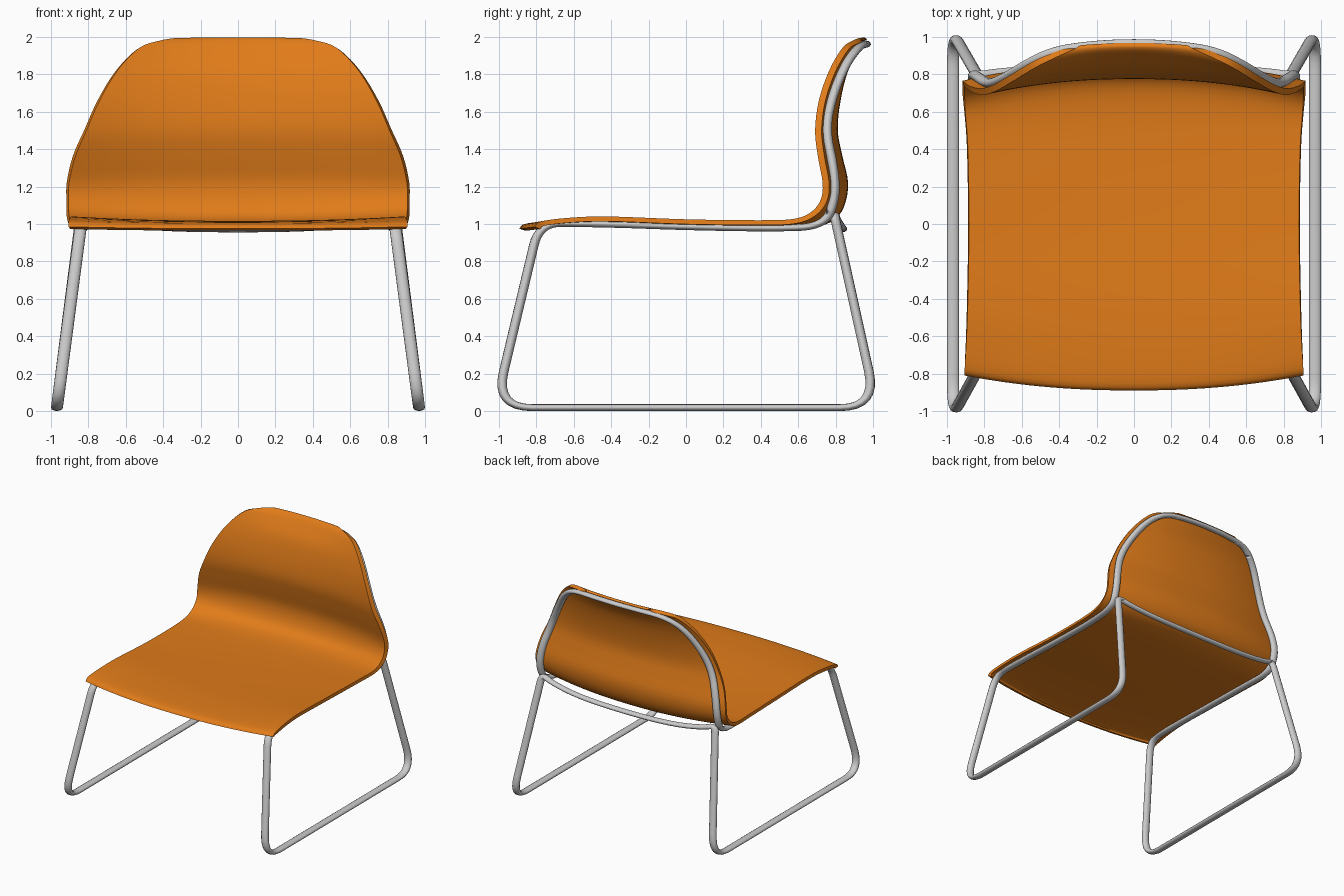
import bpy
from mathutils import Vector

if "Cube" in bpy.data.objects:
    bpy.data.objects.remove(bpy.data.objects["Cube"])

# The chair is stretched: build in unstretched space, then scale the objects
S = Vector((1.0, 0.8, 0.58))


def unscale(p):
    return (p[0] / S.x, p[1] / S.y, p[2] / S.z)


def activate(ob):
    bpy.ops.object.select_all(action='DESELECT')
    ob.select_set(True)
    bpy.context.view_layer.objects.active = ob


def catmull(rows, steps):
    """Smooth interpolation through rows of numbers."""
    out = []
    r = [Vector(q) for q in rows]
    for i in range(len(r) - 1):
        a, b, c, d = r[max(i - 1, 0)], r[i], r[i + 1], r[min(i + 2, len(r) - 1)]
        for k in range(steps):
            t = k / steps
            out.append(0.5 * (2 * b + (c - a) * t + (2 * a - 5 * b + 4 * c - d) * t * t
                              + (3 * b - a - 3 * c + d) * t ** 3))
    return out + [r[-1]]


def rounded_loop(pts, steps=8):
    """Closed path; each corner is rounded over its own cut length."""
    out = []
    n = len(pts)
    for i in range(n):
        a, b, c = (Vector(pts[(i + k) % n][:3]) for k in (-1, 0, 1))
        cut = pts[i][3]
        p = b + (a - b).normalized() * min(cut, (a - b).length * 0.499)
        q = b + (c - b).normalized() * min(cut, (c - b).length * 0.499)
        for k in range(steps + 1):
            t = k / steps
            out.append(p * (1 - t) ** 2 + b * 2 * t * (1 - t) + q * t * t)
    return out


# Seat and back shell: half width, edge y, edge z, centre y, centre z
rows = [
    (.905, -.81, .985, -.89, .975), (.905, -.77, 1.015, -.85, 1.003),
    (.895, -.60, 1.035, -.65, 1.015), (.888, -.40, 1.04, -.40, 1.015),
    (.882, 0, 1.025, 0, 1.0), (.888, .40, 1.02, .40, .993),
    (.900, .58, 1.028, .62, 1.0), (.905, .67, 1.065, .75, 1.03),
    (.905, .72, 1.13, .81, 1.10), (.903, .73, 1.22, .83, 1.22),
    (.87, .705, 1.36, .80, 1.36), (.81, .69, 1.50, .775, 1.50),
    (.74, .71, 1.66, .79, 1.66), (.645, .765, 1.82, .83, 1.82),
    (.53, .835, 1.94, .89, 1.93), (.42, .89, 1.98, .925, 1.98),
    (.32, .935, 1.995, .95, 1.997), (.29, .955, 1.985, .968, 1.987),
]
profile = catmull(rows, 4)
N = 32
verts, faces = [], []
for w, ye, ze, yc, zc in profile:
    for j in range(N + 1):
        u = 2 * j / N - 1
        k = abs(u) ** 2.2
        verts.append(unscale((u * w, yc + (ye - yc) * k, zc + (ze - zc) * k)))
for i in range(len(profile) - 1):
    for j in range(N):
        a = i * (N + 1) + j
        faces.append((a, a + 1, a + N + 2, a + N + 1))
mesh = bpy.data.meshes.new("seat_shell")
mesh.from_pydata(verts, [], faces)
shell = bpy.data.objects.new("seat_shell", mesh)
bpy.context.collection.objects.link(shell)
shell.scale = S
activate(shell)
mod = shell.modifiers.new("thickness", 'SOLIDIFY')
mod.thickness = 0.045
mod.offset = -1
bpy.ops.object.modifier_apply(modifier=mod.name)
bpy.ops.object.shade_smooth_by_angle(angle=0.7)
orange = bpy.data.materials.new("orange")
orange.diffuse_color = (0.75, 0.2, 0.01, 1)
orange.use_nodes = True
orange.node_tree.nodes["Principled BSDF"].inputs["Base Color"].default_value = orange.diffuse_color
mesh.materials.append(orange)

# Tube frame: one closed loop, right half from rear crossbar to top of back
half = [
    (.45, .83, .98, 1), (.74, .805, 1.02, 1),       # rear crossbar
    (.835, .79, 1.06, .06),                          # rear leg top
    (.968, 1.02, .0186, .2), (.968, -1.02, .0186, .2),  # floor runner
    (.838, -.785, 1.005, .12),                       # front leg top
    (.835, -.40, 1.0, 1), (.83, 0, .985, 1), (.83, .45, .977, 1),
    (.85, .74, .985, 1), (.86, .80, 1.14, 1), (.84, .79, 1.30, 1),
    (.775, .745, 1.50, 1), (.69, .78, 1.68, 1), (.57, .855, 1.86, 1),
    (.43, .925, 1.95, 1), (.22, .955, 1.96, 1),      # back rim
]
mirrored = [(-x, y, z, c) for x, y, z, c in reversed(half)]
path = rounded_loop([(0, .838, .972, 1)] + half + [(0, .965, 1.962, 1)] + mirrored)
curve = bpy.data.curves.new("tube_frame", 'CURVE')
curve.dimensions = '3D'
curve.bevel_depth = 0.032
curve.bevel_resolution = 4
spline = curve.splines.new('POLY')
spline.points.add(len(path) - 1)
for pt, p in zip(spline.points, path):
    pt.co = (*unscale(p), 1)
spline.use_cyclic_u = True
frame = bpy.data.objects.new("tube_frame", curve)
bpy.context.collection.objects.link(frame)
frame.scale = S
activate(frame)
bpy.ops.object.convert(target='MESH')
bpy.ops.object.shade_smooth()
